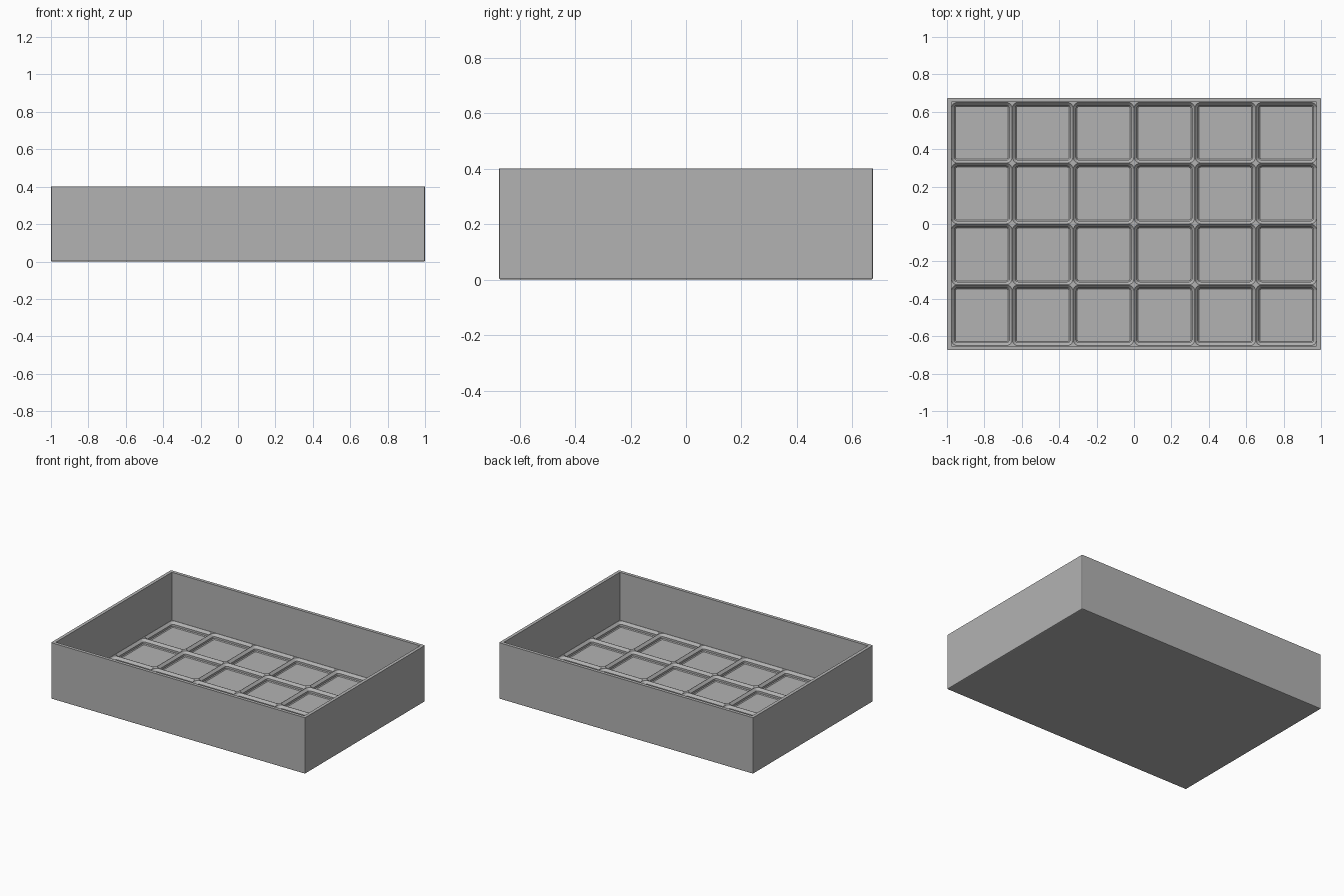
import bpy, bmesh, math

cube = bpy.data.objects.get("Cube")
if cube:
    bpy.data.objects.remove(cube, do_unlink=True)

COLS, ROWS = 6, 4
MM = 2 / 258                 # one millimetre in model units
PITCH = 42 * MM
WALL = 3 * MM
HEIGHT = 0.4
FLOOR = 3 * MM
GRID_TOP = FLOOR + 4.65 * MM
HX, HY = COLS * PITCH / 2, ROWS * PITCH / 2

grey = bpy.data.materials.new("matte grey")
grey.use_nodes = True
colour = (0.45, 0.45, 0.45, 1)
grey.diffuse_color = colour
grey.node_tree.nodes["Principled BSDF"].inputs["Base Color"].default_value = colour


def make_object(name, bm):
    bmesh.ops.recalc_face_normals(bm, faces=bm.faces)
    mesh = bpy.data.meshes.new(name)
    bm.to_mesh(mesh)
    bm.free()
    mesh.materials.append(grey)
    obj = bpy.data.objects.new(name, mesh)
    bpy.context.collection.objects.link(obj)
    return obj


# Outer tray: bevelled box with an open cavity down to the grid
bm = bmesh.new()
bmesh.ops.create_cube(bm, size=1)
for v in bm.verts:
    v.co.x *= 2 * (HX + WALL)
    v.co.y *= 2 * (HY + WALL)
    v.co.z = HEIGHT if v.co.z > 0 else 0
lower = [e for e in bm.edges if min(v.co.z for v in e.verts) < 0.01]
bmesh.ops.bevel(bm, geom=lower, offset=0.006, segments=2, profile=0.5, affect='EDGES')
top = max(bm.faces, key=lambda f: f.calc_center_median().z)
rim = list(top.verts)
bmesh.ops.delete(bm, geom=[top], context='FACES_ONLY')
inner = [bm.verts.new((math.copysign(HX, v.co.x), math.copysign(HY, v.co.y), HEIGHT)) for v in rim]
deep = [bm.verts.new((v.co.x, v.co.y, GRID_TOP)) for v in inner]
for a, b in ((rim, inner), (inner, deep)):
    for i in range(len(a)):
        j = (i + 1) % len(a)
        bm.faces.new((a[i], a[j], b[j], b[i]))
bmesh.ops.remove_doubles(bm, verts=bm.verts, dist=1e-5)
make_object("tray", bm)

# Pocket grid: each cell steps inward from a thin ridge to a flat floor
ARC = 5
PROFILE = [(0.15, 4.65), (2.15, 2.5), (2.15, 0.7), (2.85, 0)]   # inset, height


def rounded_ring(bm, cx, cy, inset, height):
    half = PITCH / 2 - inset * MM
    radius = (4 - inset) * MM
    ring = []
    for corner in range(4):
        mid = math.radians(45 + 90 * corner)
        px = cx + math.copysign(half - radius, math.cos(mid))
        py = cy + math.copysign(half - radius, math.sin(mid))
        for k in range(ARC + 1):
            a = math.radians(90 * (corner + k / ARC))
            ring.append(bm.verts.new((px + radius * math.cos(a), py + radius * math.sin(a),
                                      FLOOR + height * MM)))
    return ring


def add_cell(bm, cx, cy):
    rings = [rounded_ring(bm, cx, cy, *p) for p in PROFILE]
    n = len(rings[0])
    for a, b in zip(rings, rings[1:]):
        for i in range(n):
            j = (i + 1) % n
            bm.faces.new((a[i], a[j], b[j], b[i]))
    bm.faces.new(rings[-1])
    # Flat ridge top between the pocket mouth and the square cell border
    corners = [bm.verts.new((cx + sx * PITCH / 2, cy + sy * PITCH / 2, GRID_TOP))
               for sx, sy in ((1, 1), (-1, 1), (-1, -1), (1, -1))]
    mouth = rings[0]
    for c in range(4):
        start = c * (ARC + 1)
        for k in range(ARC):
            bm.faces.new((corners[c], mouth[start + k + 1], mouth[start + k]))
        bm.faces.new((corners[c], corners[(c + 1) % 4],
                      mouth[(start + ARC + 1) % n], mouth[start + ARC]))


bm = bmesh.new()
for col in range(COLS):
    for row in range(ROWS):
        add_cell(bm, (col + 0.5) * PITCH - HX, (row + 0.5) * PITCH - HY)
bmesh.ops.remove_doubles(bm, verts=bm.verts, dist=1e-5)
grid = make_object("pocket_grid", bm)

# Smooth the rounded pocket corners, keep the steps crisp
bpy.context.view_layer.objects.active = grid
grid.select_set(True)
bpy.ops.object.shade_smooth_by_angle(angle=math.radians(30))
if any(f.normal.z < -0.1 for f in grid.data.polygons):
    grid.data.flip_normals()
